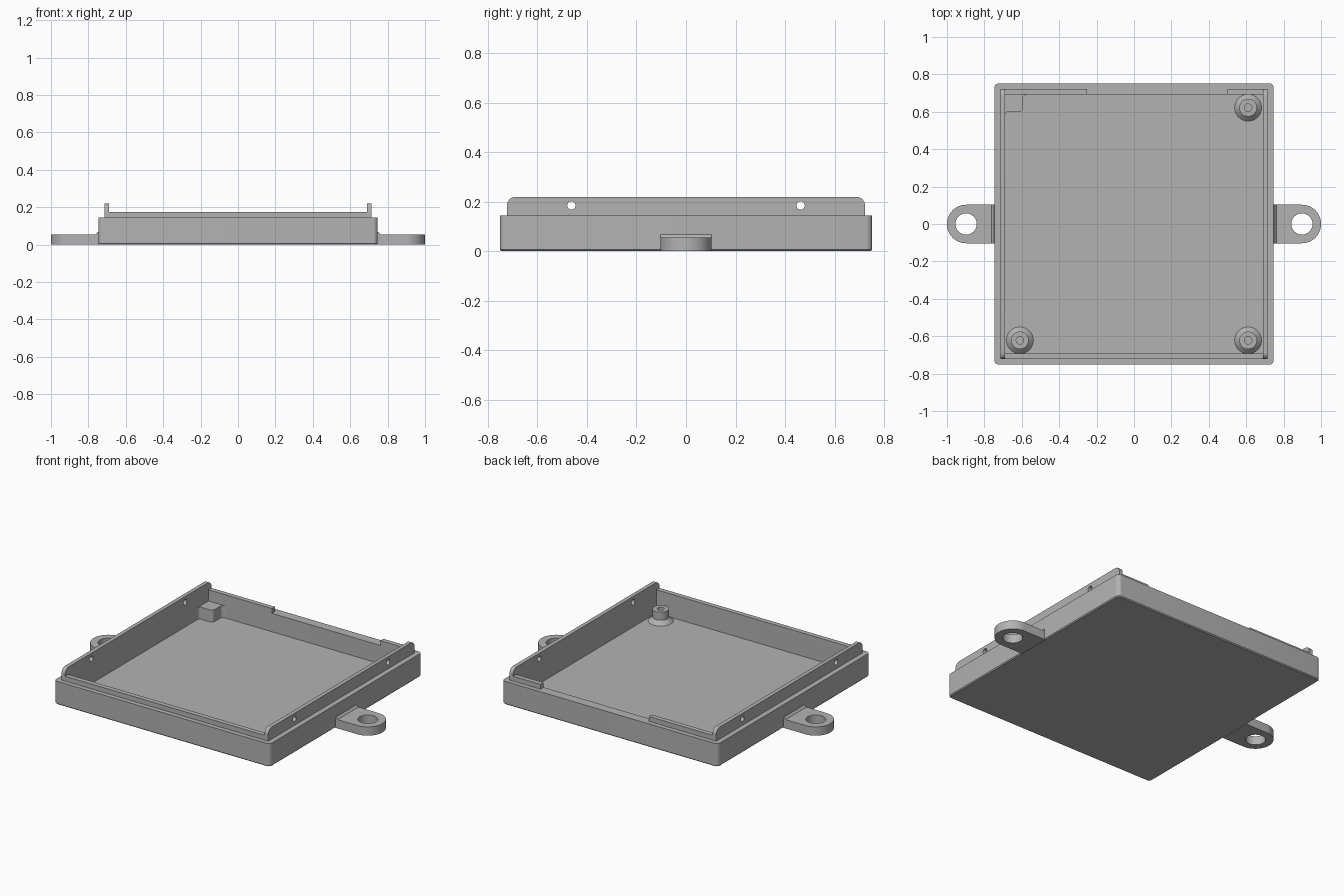
import bpy, bmesh, math
from mathutils import Matrix, Vector

cube = bpy.data.objects.get("Cube")
if cube:
    bpy.data.objects.remove(cube, do_unlink=True)

grey = bpy.data.materials.new("grey plastic")
grey.use_nodes = True
grey.diffuse_color = (0.45, 0.45, 0.45, 1)
grey.node_tree.nodes["Principled BSDF"].inputs["Base Color"].default_value = grey.diffuse_color

FLOOR, RIM, LIP, TAB, BOSS = 0.03, 0.145, 0.175, 0.22, 0.105
OUT_X, OUT_Y = 0.747, 0.752      # outer wall
IN_X, IN_Y = 0.69, 0.693         # inner wall
LIP_X, LIP_Y = 0.715, 0.723      # outer face of the raised lip
UPRIGHT = Matrix(((0, 0, 1, 0), (1, 0, 0, 0), (0, 1, 0, 0), (0, 0, 0, 1)))  # local xyz -> yzx


def rounded(corners, steps=8):
    """Polygon from (x, y, radius) corners, each rounded with an arc."""
    out = []
    for i, (x, y, r) in enumerate(corners):
        p = Vector((x, y))
        if r == 0:
            out.append(p)
            continue
        a = (Vector(corners[i - 1][:2]) - p).normalized()
        b = (Vector(corners[(i + 1) % len(corners)][:2]) - p).normalized()
        half = a.angle(b) / 2
        centre = p + (a + b).normalized() * r / math.sin(half)
        start = p + a * r / math.tan(half) - centre
        end = p + b * r / math.tan(half) - centre
        turn = math.atan2(start.x * end.y - start.y * end.x, start.dot(end))
        out += [centre + Matrix.Rotation(turn * k / steps, 2) @ start for k in range(steps + 1)]
    return out


def circle(x, y, r, n=32):
    return [Vector((x + r * math.cos(math.tau * k / n), y + r * math.sin(math.tau * k / n)))
            for k in range(n)]


def rectangle(x0, x1, y0, y1, r=0):
    return rounded([(x0, y0, r), (x1, y0, r), (x1, y1, r), (x0, y1, r)])


def finish(ob):
    ob.data.materials.clear()
    ob.data.materials.append(grey)
    bpy.ops.object.select_all(action='DESELECT')
    ob.select_set(True)
    bpy.context.view_layer.objects.active = ob
    bpy.ops.object.shade_smooth_by_angle(angle=math.radians(30))


def plate(name, loops, low, high, frame=Matrix()):
    """Flat outline with optional holes, extruded from low to high."""
    curve = bpy.data.curves.new(name, 'CURVE')
    curve.dimensions, curve.fill_mode = '2D', 'BOTH'
    curve.extrude = (high - low) / 2
    for loop in loops:
        spline = curve.splines.new('POLY')
        spline.points.add(len(loop) - 1)
        for point, co in zip(spline.points, loop):
            point.co = (co.x, co.y, 0, 1)
        spline.use_cyclic_u = True
    ob = bpy.data.objects.new(name, curve)
    bpy.context.collection.objects.link(ob)
    bpy.ops.object.select_all(action='DESELECT')
    ob.select_set(True)
    bpy.context.view_layer.objects.active = ob
    bpy.ops.object.convert(target='MESH')
    ob = bpy.context.object
    bm = bmesh.new()
    bm.from_mesh(ob.data)
    bmesh.ops.remove_doubles(bm, verts=bm.verts, dist=1e-5)
    bm.transform(frame @ Matrix.Translation((0, 0, (low + high) / 2)))
    bmesh.ops.recalc_face_normals(bm, faces=bm.faces)
    bm.to_mesh(ob.data)
    bm.free()
    finish(ob)


def loft(name, rings, place=(0, 0, 0)):
    """Skin a stack of (outline, z) rings and close both ends."""
    mesh = bpy.data.meshes.new(name)
    bm = bmesh.new()
    rows = [[bm.verts.new((p.x, p.y, z)) for p in loop] for loop, z in rings]
    for low, high in zip(rows, rows[1:]):
        for i in range(len(low)):
            bm.faces.new((low[i - 1], low[i], high[i], high[i - 1]))
    bm.faces.new(rows[0][::-1])
    bm.faces.new(rows[-1])
    bmesh.ops.recalc_face_normals(bm, faces=bm.faces)
    bm.to_mesh(mesh)
    bm.free()
    ob = bpy.data.objects.new(name, mesh)
    ob.location = place
    bpy.context.collection.objects.link(ob)
    finish(ob)


# Open tray with a small chamfer under the outer wall
def tray_ring(x, y, r):
    return rectangle(-x, x, -y, y, r)


c = 0.006
loft("tray", [(tray_ring(OUT_X - c, OUT_Y - c, 0.02), 0),
              (tray_ring(OUT_X, OUT_Y, 0.025), c),
              (tray_ring(OUT_X, OUT_Y, 0.025), RIM),
              (tray_ring(IN_X, IN_Y, 0.004), RIM),
              (tray_ring(IN_X, IN_Y, 0.004), FLOOR)])

# Raised lips along the front and the two ends of the back
plate("front_lip", [rectangle(-IN_X, IN_X, -LIP_Y, -IN_Y)], RIM, LIP)
plate("back_lip_long", [rectangle(-IN_X, -0.25, IN_Y, LIP_Y)], RIM, LIP)
plate("back_lip_short", [rectangle(0.5, IN_X, IN_Y, LIP_Y)], RIM, LIP)

for side, label in ((1, "left"), (-1, "right")):
    # Tall side tab with two screw holes
    outline = rounded([(-LIP_Y, RIM, 0), (LIP_Y, RIM, 0), (LIP_Y, TAB, 0.035), (-LIP_Y, TAB, 0.035)])
    holes = [circle(y, 0.185, 0.017, 24) for y in (-0.463, 0.463)]
    low, high = sorted((side * IN_X, side * LIP_X))
    plate(label + "_side_tab", [outline] + holes, low, high, UPRIGHT)

    # Mounting ear with a round end and a bolt hole
    root, tip, w = side * (OUT_X - 0.003), side, 0.103
    ear = rounded([(root, -w, 0), (tip, -w, w - 0.0005), (tip, w, w - 0.0005), (root, w, 0)], 16)
    plate(label + "_ear", [ear, circle(side * 0.898, 0, 0.057)], 0, 0.055)

    # Sloped reinforcement where the ear meets the wall
    wall = side * OUT_X
    loft(label + "_ear_fillet", [(rectangle(*sorted((wall, wall + side * reach)), -w, w), z)
                                 for reach, z in ((0.015, 0.054), (0.002, 0.068))])

# Hollow support posts on flared bases
for x, y, label in ((0.61, 0.622, "back_left"), (0.61, -0.622, "front_left"), (-0.61, -0.622, "front_right")):
    profile = ((0.072, FLOOR), (0.047, 0.055), (0.047, BOSS), (0.02, BOSS), (0.02, 0.05))
    loft(label + "_post", [(circle(0, 0, r), z) for r, z in profile], (x, y, 0))

# Corner support block blended into the walls
plate("corner_block", [rounded([(-IN_X, IN_Y, 0), (-IN_X, 0.58, 0), (-0.685, 0.6, 0.012),
                                (-0.595, 0.6, 0.02), (-0.595, 0.685, 0.018), (-0.572, IN_Y, 0)])],
      FLOOR, BOSS)
